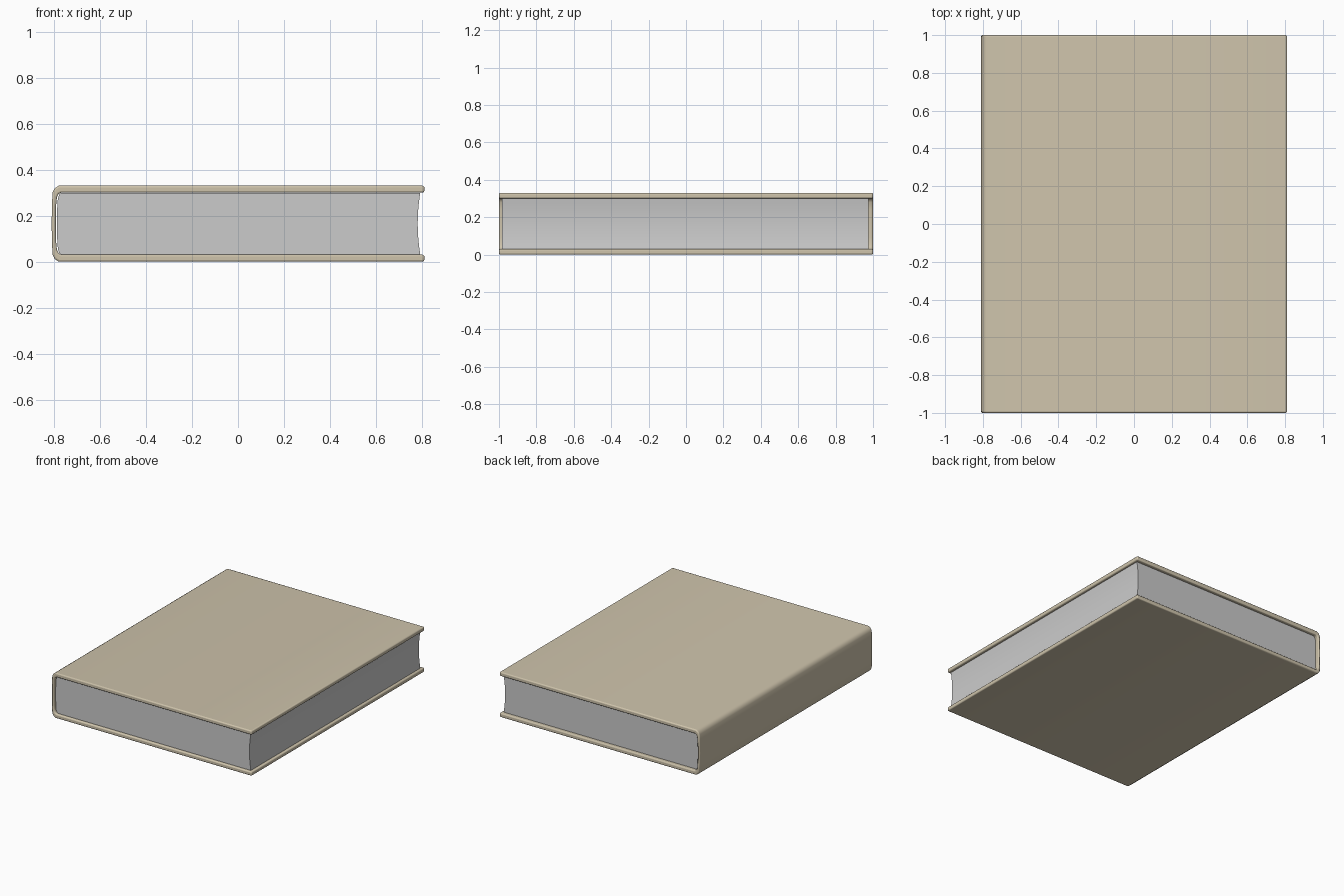
import bpy, bmesh, math

if "Cube" in bpy.data.objects:
    bpy.data.objects.remove(bpy.data.objects["Cube"])

HEIGHT = 0.33


def mirrored(points):
    """Complete a lower half-profile (x, z) with its reflection about mid height."""
    mid = HEIGHT / 2
    return points + [(x, HEIGHT - z) for x, z in reversed(points) if abs(z - mid) > 1e-6]


def extrude_profile(name, outline, y0, y1):
    """Solid with an xz outline swept along y."""
    bm = bmesh.new()
    face = bm.faces.new([bm.verts.new((x, y0, z)) for x, z in outline])
    ext = bmesh.ops.extrude_face_region(bm, geom=[face])
    moved = [g for g in ext["geom"] if isinstance(g, bmesh.types.BMVert)]
    bmesh.ops.translate(bm, verts=moved, vec=(0, y1 - y0, 0))
    bmesh.ops.recalc_face_normals(bm, faces=bm.faces)
    mesh = bpy.data.meshes.new(name)
    bm.to_mesh(mesh)
    bm.free()
    obj = bpy.data.objects.new(name, mesh)
    bpy.context.collection.objects.link(obj)
    bpy.ops.object.select_all(action='DESELECT')
    bpy.context.view_layer.objects.active = obj
    obj.select_set(True)
    bpy.ops.object.shade_smooth_by_angle(angle=math.radians(40))
    return obj


# Cover: two boards joined by a slightly bulging spine
outer = mirrored([(0.81, 0.0), (-0.78, 0.0), (-0.797, 0.012), (-0.806, 0.03),
                  (-0.809, 0.09), (-0.81, HEIGHT / 2)])
inner = mirrored([(0.81, 0.03), (-0.768, 0.03), (-0.78, 0.036), (-0.787, 0.05),
                  (-0.791, 0.09), (-0.792, HEIGHT / 2)])
cover = extrude_profile("cover", outer + inner[::-1], -1.0, 1.0)
bevel = cover.modifiers.new("soft_edges", 'BEVEL')
bevel.width = 0.008
bevel.segments = 3
bevel.limit_method = 'ANGLE'
bevel.angle_limit = math.radians(60)

paint = bpy.data.materials.new("tan_cover")
paint.diffuse_color = (0.62, 0.55, 0.41, 1)
paint.use_nodes = True
paint.node_tree.nodes["Principled BSDF"].inputs["Base Color"].default_value = paint.diffuse_color
cover.data.materials.append(paint)

# Page block: rounded at the spine, hollowed at the fore edge
back = mirrored([(-0.768, 0.031), (-0.777, 0.038), (-0.783, 0.055),
                 (-0.786, 0.1), (-0.787, HEIGHT / 2)])
fore = mirrored([(0.792, 0.031), (0.788, 0.06), (0.784, 0.095),
                 (0.782, 0.13), (0.781, HEIGHT / 2)])
extrude_profile("pages", back + fore[::-1], -0.983, 0.975)
